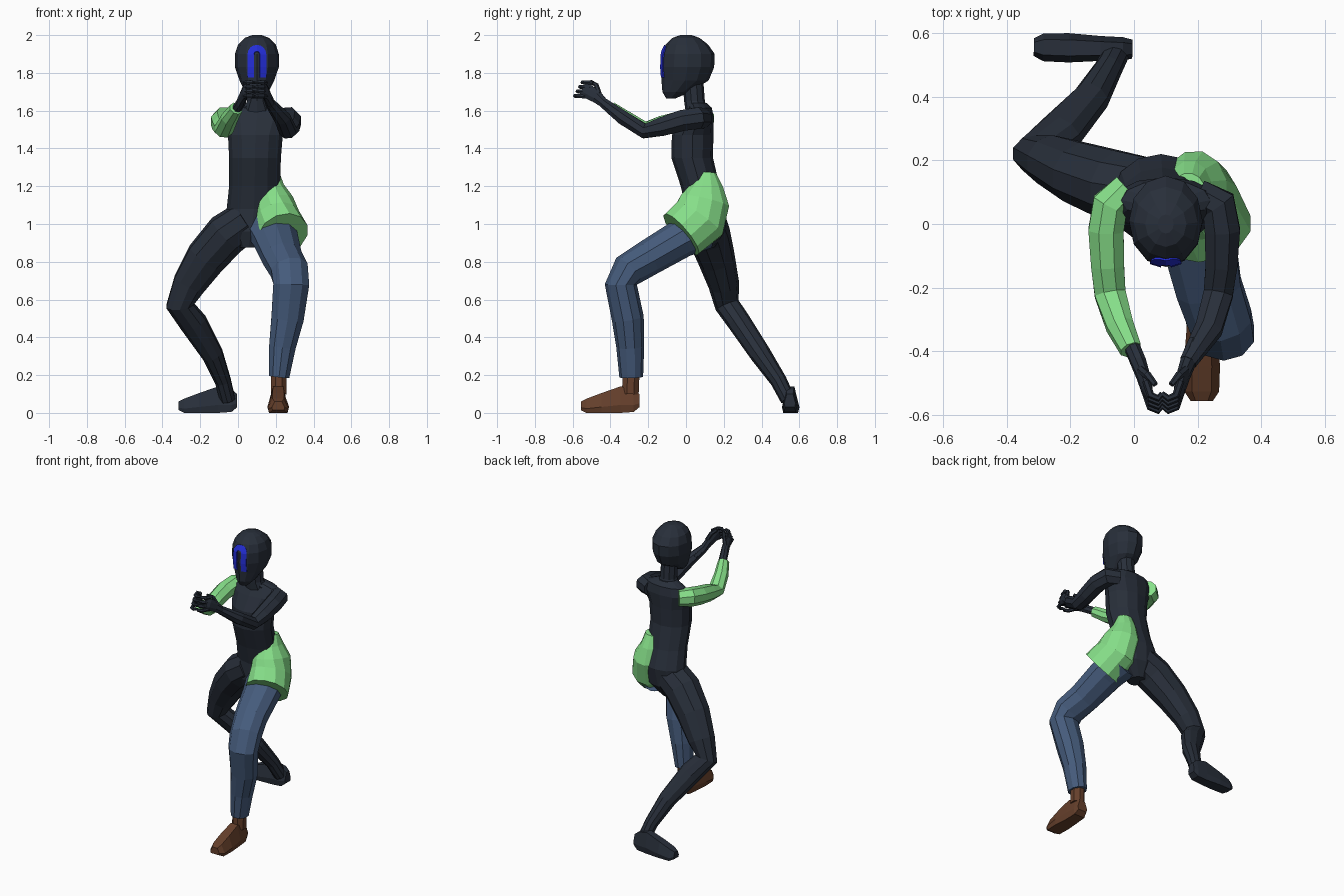
import bpy, bmesh, math
from mathutils import Vector
from mathutils.bvhtree import BVHTree


def mat(name, rgb):
    m = bpy.data.materials.new(name)
    m.diffuse_color = (*rgb, 1)
    return m


DARK = mat("dark slate", (0.021, 0.028, 0.042))
GREEN = mat("light green", (0.24, 0.74, 0.25))
DENIM = mat("denim blue", (0.06, 0.105, 0.2))
BROWN = mat("boot brown", (0.13, 0.05, 0.024))
BLUE = mat("bright blue", (0.017, 0.027, 0.68))


def make(name, verts, faces, material):
    me = bpy.data.meshes.new(name)
    me.from_pydata([tuple(v) for v in verts], [], faces)
    bm = bmesh.new()
    bm.from_mesh(me)
    bmesh.ops.recalc_face_normals(bm, faces=bm.faces)
    bm.to_mesh(me)
    bm.free()
    me.materials.append(material)
    ob = bpy.data.objects.new(name, me)
    bpy.context.collection.objects.link(ob)
    return ob


def loft(name, rings, material):
    """Skin a list of equal-length rings and cap both ends."""
    n = len(rings[0])
    verts = [v for r in rings for v in r]
    faces = [(k * n + i, k * n + (i + 1) % n, (k + 1) * n + (i + 1) % n, (k + 1) * n + i)
             for k in range(len(rings) - 1) for i in range(n)]
    faces += [tuple(range(n)), tuple(range(len(verts) - n, len(verts)))]
    return make(name, verts, faces, material)


def body(name, rows, material, n=12):
    """Horizontal elliptical rings: z, cx, cy, rx, ry."""
    ang = [2 * math.pi * i / n for i in range(n)]
    return loft(name, [[(cx + rx * math.sin(a), cy - ry * math.cos(a), z) for a in ang]
                       for z, cx, cy, rx, ry in rows], material)


def limb(name, rows, material, n=8, ref=(1, 0, 0)):
    """Rings across a path: x, y, z, radius along ref, radius across."""
    pts = [Vector(r[:3]) for r in rows]
    rings = []
    for k, r in enumerate(rows):
        t = (pts[min(k + 1, len(pts) - 1)] - pts[max(k - 1, 0)]).normalized()
        u = Vector(ref)
        u = (u - t * u.dot(t)).normalized()
        v = t.cross(u)
        rings.append([pts[k] + u * r[3] * math.cos(a) + v * r[-1] * math.sin(a)
                      for a in [2 * math.pi * (i + 0.5) / n for i in range(n)]])
    return loft(name, rings, material)


def foot(name, heel, direction, width, material):
    """Flat-soled shoe running from the heel along a direction."""
    d = Vector(direction).normalized()
    s = Vector((-d.y, d.x, 0))
    up = Vector((0, 0, 1))
    rings = []
    for dist, w, lo, hi in [(0, .65, .03, .10), (.03, .8, .005, .125), (.10, .85, 0, .14),
                            (.2, 1, 0, .105), (.28, .95, 0, .075), (.31, .6, .015, .06)]:
        h = width * w / 2
        prof = [(-h * .85, lo), (h * .85, lo), (h, lo + (hi - lo) * .3),
                (h * .55, hi), (-h * .55, hi), (-h, lo + (hi - lo) * .3)]
        rings.append([Vector(heel) + d * dist + s * a + up * b for a, b in prof])
    return loft(name, rings, material)


# Head and torso
head = body("head", [
    (1.665, .1, -.08, .03, .025), (1.70, .1, -.05, .062, .075), (1.76, .1, -.005, .092, .125),
    (1.83, .1, .007, .116, .142), (1.90, .1, .01, .116, .142), (1.95, .1, .005, .1, .112),
    (1.985, .1, 0, .065, .072), (2.0, .1, 0, .025, .03)], DARK)
body("neck", [(1.58, .1, .06, .09, .06), (1.65, .1, .045, .055, .055),
              (1.78, .1, .035, .055, .055)], DARK, 10)
body("torso", [
    (.875, .055, .09, .05, .06), (.96, .07, .1, .14, .105), (1.08, .085, .11, .145, .11),
    (1.2, .088, .075, .135, .103), (1.35, .09, .033, .137, .11), (1.47, .092, .035, .145, .11),
    (1.56, .1, .062, .175, .085), (1.615, .1, .075, .14, .062), (1.64, .1, .06, .065, .05)], DARK)

# Arched face mark: a thin strip laid on the front of the head
bvh = BVHTree.FromObject(head, bpy.context.evaluated_depsgraph_get())
path = [(-1, 0, z) for z in (1.775, 1.80, 1.83, 1.865)]
path += [(-math.cos(a), math.sin(a), 1.898) for a in [math.pi * i / 8 for i in range(9)]]
path += [(1, 0, z) for z in (1.865, 1.83, 1.80, 1.775)]
cols = (.015, .027, .038, .049)
verts = []
for cx, cz, z in path:
    for r in cols:
        hit = bvh.ray_cast(Vector((.1 + r * cx, -1, z + r * cz)), Vector((0, 1, 0)))[0]
        verts.append(hit + Vector((0, -.004, 0)))
mark = make("face_mark", verts,
            [(k * 4 + j, k * 4 + j + 1, k * 4 + j + 5, k * 4 + j + 4)
             for k in range(len(path) - 1) for j in range(3)], BLUE)
thick = mark.modifiers.new("thickness", 'SOLIDIFY')
thick.thickness = .006
thick.offset = 0

# Arms
limb("left_arm", [
    (.20, .09, 1.56, .055), (.265, .06, 1.56, .062), (.278, -.02, 1.548, .06),
    (.275, -.13, 1.515, .054), (.265, -.22, 1.492, .05, .042), (.235, -.33, 1.56, .046, .04),
    (.17, -.435, 1.64, .028)], DARK)
limb("right_arm", [
    (-.02, .11, 1.56, .055), (-.075, .06, 1.56, .062), (-.088, -.02, 1.545, .06),
    (-.083, -.13, 1.52, .056), (-.075, -.22, 1.5, .053, .045), (-.045, -.32, 1.56, .046, .043),
    (-.01, -.395, 1.612, .036)], GREEN)

# Hands with curled fingers, mirrored about the middle of the grip
for side, s in (("left", 1), ("right", -1)):
    def m(x, y, z, *r):
        return (.092 + s * x, y, z, *r)
    limb(side + "_hand", [m(.105, -.37, 1.60, .026), m(.078, -.435, 1.64, .026),
                          m(.064, -.475, 1.675, .022, .036), m(.05, -.525, 1.705, .018, .042),
                          m(.042, -.545, 1.715, .012, .036)], DARK)
    for i in range(4):
        z, y = 1.675 + .024 * i, -.012 + .013 * i
        limb(f"{side}_finger_{i + 1}", [
            m(.055, -.52 + y, z, .012), m(.04, -.565 + y, z + .003, .012),
            m(.016, -.575 + y, z + .003, .011), m(-.004 * s, -.56 + y, z, .008)],
            DARK, 6, (0, 0, 1))
    limb(side + "_thumb", [m(.07, -.46, 1.69, .014), m(.05, -.475, 1.735, .013),
                           m(.025, -.505, 1.755, .009)], DARK, 6)

# Left leg: trouser leg, hip cloth and boot
limb("left_trouser_leg", [
    (.17, .08, .98, .13, .12), (.2, -.03, .92, .122, .102), (.235, -.2, .82, .108, .095),
    (.272, -.305, .755, .104, .092), (.282, -.345, .68, .1, .085), (.262, -.308, .5, .09, .085),
    (.235, -.295, .35, .074, .074), (.217, -.29, .19, .057, .063)], DENIM, 10)
limb("hip_cloth", [
    (.17, .115, 1.272, .05, .045), (.175, .11, 1.2, .07, .09), (.188, .10, 1.12, .108, .135),
    (.205, .07, 1.025, .125, .152), (.238, -.025, .945, .138, .142)], GREEN, 12)
limb("left_boot_shaft", [(.217, -.29, .22, .045, .048), (.215, -.295, .1, .045, .048)], BROWN)
foot("left_boot", (.213, -.247, 0), (.0, -1, 0), .115, BROWN)

# Right leg: stretched back with the foot turned out
limb("right_leg", [
    (.05, .1, 1.02, .11, .11), (-.06, .12, .945, .118, .115), (-.17, .16, .82, .11, .1),
    (-.26, .2, .68, .09, .082), (-.308, .218, .57, .076, .066), (-.235, .285, .475, .075, .062),
    (-.135, .395, .31, .058, .056), (-.08, .49, .17, .044, .044),
    (-.055, .54, .07, .042, .04)], DARK, 10)
foot("right_foot", (-.005, .55, 0), (-1, .02, 0), .092, DARK)
